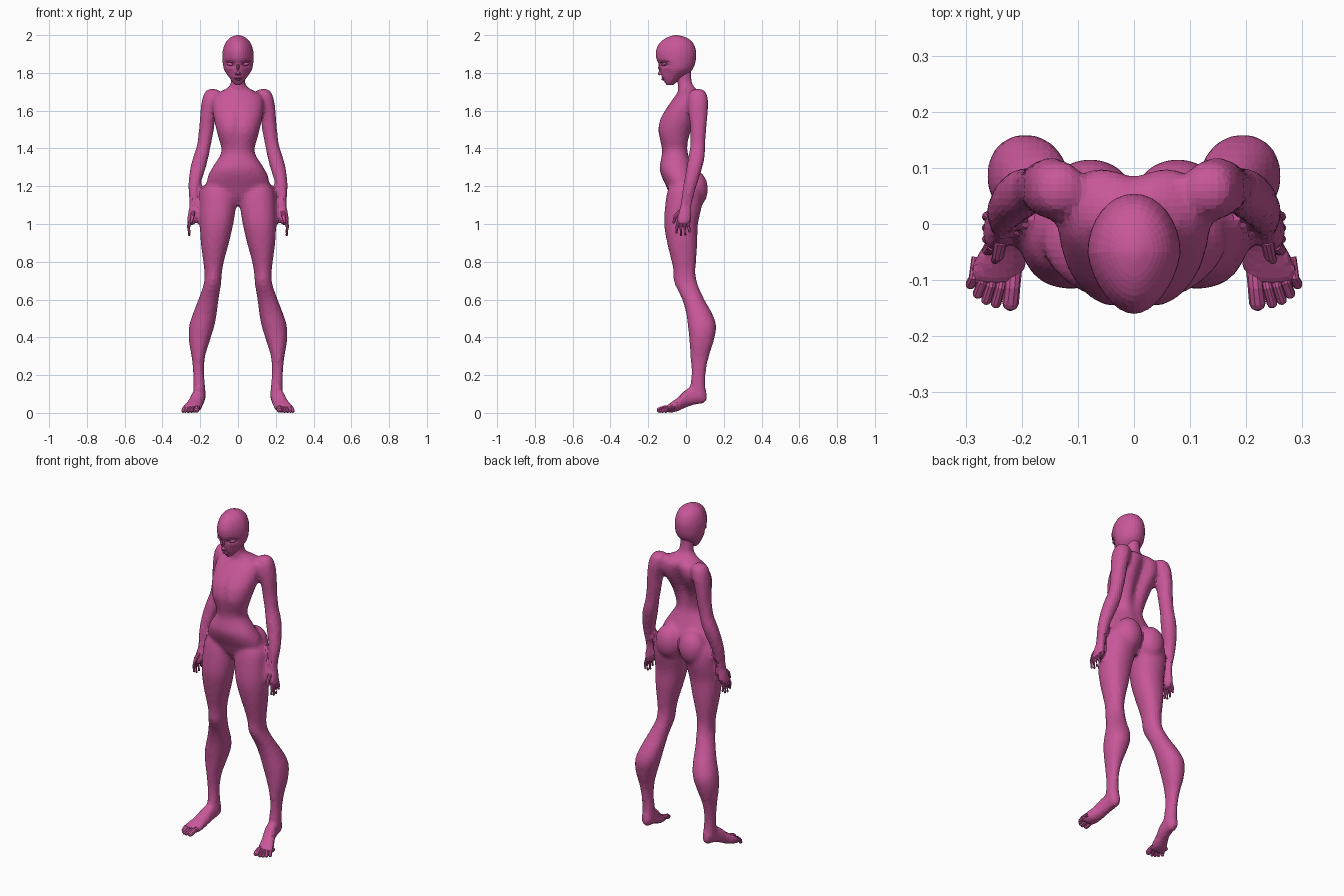
import bpy, bmesh
from math import sin, cos, pi, exp, copysign
from mathutils import Vector, Matrix

if "Cube" in bpy.data.objects:
    bpy.data.objects.remove(bpy.data.objects["Cube"], do_unlink=True)

SKIN = (0.58, 0.095, 0.32, 1)
skin = bpy.data.materials.new("magenta_skin")
skin.use_nodes = True
skin.diffuse_color = SKIN
skin.node_tree.nodes["Principled BSDF"].inputs["Base Color"].default_value = SKIN


def finish(bm, name):
    bmesh.ops.recalc_face_normals(bm, faces=bm.faces)
    mesh = bpy.data.meshes.new(name)
    bm.to_mesh(mesh)
    bm.free()
    mesh.materials.append(skin)
    obj = bpy.data.objects.new(name, mesh)
    bpy.context.collection.objects.link(obj)
    return obj


def skin_rings(bm, rings):
    """Bridge a list of vertex rings and cap both ends."""
    n = len(rings[0])
    for a, b in zip(rings, rings[1:]):
        for i in range(n):
            j = (i + 1) % n
            bm.faces.new((a[i], a[j], b[j], b[i]))
    bm.faces.new(rings[0])
    bm.faces.new(rings[-1])
    return [v for r in rings for v in r]


def refine(rows, steps):
    """Smoothly interpolate between cross-sections."""
    out = []
    for i in range(len(rows) - 1):
        p, a, b, q = (rows[max(i - 1, 0)], rows[i], rows[i + 1],
                      rows[min(i + 2, len(rows) - 1)])
        for k in range(steps):
            t = k / steps
            out.append([0.5 * (2 * y + (z - x) * t + (2 * x - 5 * y + 4 * z - w) * t * t
                               + (3 * y - x - 3 * z + w) * t ** 3)
                        for x, y, z, w in zip(p, a, b, q)])
    return out + [list(rows[-1])]


def loft(bm, rows, side=1, n=28, steps=3, along_y=False, power=0.92, egg=0.0):
    """Rows hold (position, x low, x high, second axis low, second axis high)."""
    rings = []
    for t, u0, u1, v0, v1 in refine(rows, steps):
        ring = []
        for i in range(n):
            c, s = cos(2 * pi * i / n), sin(2 * pi * i / n)
            c, s = copysign(abs(c) ** power, c), copysign(abs(s) ** power, s)
            c *= 1 - egg * max(0, -s)
            u = side * ((u0 + u1) / 2 + (u1 - u0) / 2 * c)
            v = (v0 + v1) / 2 + (v1 - v0) / 2 * s
            ring.append(bm.verts.new((u, t, v) if along_y else (u, v, t)))
        rings.append(ring)
    return skin_rings(bm, rings)


def symmetric(rows):
    return [(z, -rx, rx, front, back) for z, rx, front, back in rows]


def sculpt(verts, centre, radii, push):
    """Soft push around a centre."""
    for v in verts:
        d = sum(((v.co[k] - centre[k]) / radii[k]) ** 2 for k in range(3))
        v.co += Vector(push) * exp(-d)


def ball(bm, centre, radii, rot=Matrix()):
    bmesh.ops.create_uvsphere(bm, u_segments=18, v_segments=12, radius=1,
                              matrix=Matrix.Translation(centre) @ rot @ Matrix.Diagonal((*radii, 1)))


def tube(bm, points, radii, n=10):
    """Tapered tube with a rounded tip."""
    pts = [Vector(p) for p in points]
    end = (pts[-1] - pts[-2]).normalized()
    r = radii[-1]
    pts += [pts[-1] + end * r * 0.6, pts[-1] + end * r * 0.95]
    radii = list(radii) + [r * 0.8, r * 0.3]
    rings = []
    for i, p in enumerate(pts):
        d = pts[min(i + 1, len(pts) - 1)] - pts[max(i - 1, 0)]
        q = d.to_track_quat('Z', 'Y')
        rings.append([bm.verts.new(p + q @ Vector((cos(2 * pi * k / n), sin(2 * pi * k / n), 0)) * radii[i])
                      for k in range(n)])
    skin_rings(bm, rings)


# Torso and neck: height, half width, front, back
TORSO = symmetric([
    (1.10, .03, -.05, .03), (1.14, .09, -.08, .05), (1.20, .16, -.105, .06),
    (1.25, .16, -.128, .06), (1.30, .135, -.14, .04), (1.38, .088, -.127, .015),
    (1.45, .102, -.14, .022), (1.50, .115, -.147, .04), (1.56, .128, -.137, .07),
    (1.62, .135, -.10, .092), (1.67, .13, -.062, .10), (1.70, .095, -.04, .085),
    (1.73, .044, -.042, .046), (1.78, .037, -.05, .03), (1.83, .035, -.06, .03)])
# Limbs: height, inner, outer, front, back
LEG = [
    (1.25, .04, .14, -.07, .06), (1.18, .012, .19, -.097, .085), (1.10, .01, .201, -.11, .085),
    (1.0, .025, .202, -.116, .063), (.90, .048, .197, -.10, .06), (.80, .075, .184, -.076, .053),
    (.74, .085, .178, -.062, .05), (.68, .09, .182, -.056, .062), (.60, .103, .21, -.02, .097),
    (.53, .112, .237, .0, .137), (.46, .125, .259, .01, .16), (.38, .15, .26, .018, .147),
    (.30, .174, .246, .023, .122), (.22, .18, .238, .028, .106), (.14, .174, .237, .023, .103),
    (.09, .17, .236, .02, .112), (.06, .178, .228, .035, .1)]
ARM = [
    (1.715, .11, .16, .04, .085), (1.69, .09, .18, .015, .11), (1.64, .10, .194, .01, .118),
    (1.57, .12, .201, .015, .114), (1.50, .127, .207, .023, .107), (1.42, .143, .217, .023, .102),
    (1.36, .155, .236, .013, .1), (1.30, .17, .252, .003, .087), (1.22, .195, .262, -.012, .062),
    (1.15, .212, .26, -.024, .042), (1.10, .218, .257, -.03, .03), (1.06, .215, .264, -.042, .029),
    (1.02, .222, .27, -.052, .027), (.99, .237, .268, -.045, .018)]
# Foot from heel to ball: depth, inner, outer, bottom, top
FOOT = [
    (.112, .19, .216, .068, .1), (.09, .175, .231, .05, .12), (.05, .171, .237, .044, .14),
    (.0, .176, .25, .028, .125), (-.04, .185, .271, .01, .085), (-.08, .193, .294, .0, .055),
    (-.108, .205, .292, .003, .036)]

# Body fused into one skin
bm = bmesh.new()
torso = loft(bm, TORSO, n=40, steps=4)
sculpt(torso, (0, .07, 1.54), (.03, .09, .16), (0, -.035, 0))
sculpt(torso, (0, -.14, 1.54), (.016, .06, .1), (0, .012, 0))
for s in (1, -1):
    sculpt(torso, (s * .085, .09, 1.61), (.04, .06, .08), (0, .015, 0))
    sculpt(torso, (s * .065, -.13, 1.49), (.04, .05, .05), (0, -.006, 0))
    leg = loft(bm, LEG, s)
    sculpt(leg, (s * .13, -.06, .71), (.03, .03, .05), (0, -.006, 0))
    loft(bm, ARM, s)
    loft(bm, FOOT, s, along_y=True)
    ball(bm, (s * .078, .045, 1.185), (.08, .072, .1))
body = finish(bm, "body")
remesh = body.modifiers.new("fuse", 'REMESH')
remesh.mode = 'VOXEL'
remesh.voxel_size = 0.013
soften = body.modifiers.new("soften", 'SMOOTH')
soften.factor = 0.5
soften.iterations = 4

# Head with eye sockets
HEAD = symmetric([
    (1.735, .012, -.10, -.07), (1.75, .027, -.113, -.05), (1.775, .046, -.127, -.012),
    (1.81, .07, -.135, .028), (1.84, .079, -.143, .045), (1.88, .083, -.158, .053),
    (1.92, .08, -.158, .052), (1.96, .066, -.138, .036), (1.985, .043, -.105, .006),
    (1.997, .018, -.072, -.03), (2.0, .003, -.055, -.047)])
bm = bmesh.new()
head = loft(bm, HEAD, n=32, egg=0.2, power=1)
for s in (1, -1):
    sculpt(head, (s * .043, -.13, 1.846), (.024, .05, .014), (0, .018, 0))
    sculpt(head, (s * .05, -.11, 1.80), (.02, .04, .02), (0, .006, 0))
finish(bm, "head")

# Nose
bm = bmesh.new()
tube(bm, [(0, -.138, 1.86), (0, -.14, 1.825), (0, -.139, 1.798)], [.006, .008, .011])
for s in (1, -1):
    ball(bm, (s * .01, -.134, 1.794), (.007, .009, .006))
finish(bm, "nose")

# Lips
bm = bmesh.new()
for z, w in ((1.773, .021), (1.765, .018)):
    ball(bm, (0, -.121, z), (w, .01, .0045))
finish(bm, "lips")

for s, word in ((1, "left"), (-1, "right")):
    # Eye and its upper lid
    bm = bmesh.new()
    tilt = Matrix.Rotation(s * 0.6, 4, 'Z') @ Matrix.Rotation(-s * 0.15, 4, 'Y')
    ball(bm, (s * .042, -.115, 1.846), (.021, .011, .009), tilt)
    finish(bm, word + "_eye")
    bm = bmesh.new()
    tube(bm, [(s * .018, -.138, 1.852), (s * .032, -.132, 1.858),
              (s * .05, -.116, 1.861), (s * .066, -.092, 1.86)], [.003, .005, .005, .003], 8)
    finish(bm, word + "_eyelid")

    # Fingers fanned from front to back, then the thumb
    bm = bmesh.new()
    for i, tip in enumerate((.955, .942, .945, .962)):
        y0, y1 = -.038 + i * .017, -.05 + i * .023
        tube(bm, [(s * .252, y0, 1.02), (s * .262, (y0 + y1) / 2 - .003, .985), (s * .258, y1, tip)],
             [.010, .009, .0065])
    tube(bm, [(s * .238, -.03, 1.065), (s * .242, -.056, 1.04), (s * .248, -.065, 1.01)],
         [.012, .011, .007])
    finish(bm, word + "_fingers")

    # Toes from big to little
    bm = bmesh.new()
    for i, (x, y) in enumerate(((.220, -.14), (.246, -.141), (.263, -.135), (.278, -.124), (.291, -.107))):
        r = .015 if i == 0 else .0095
        base = .214 + i * .0165
        tube(bm, [(base, -.075 + i * .004, .026), ((base + x) / 2, (y - .085) / 2, .026), (x, y, r)]
             if s > 0 else
             [(-base, -.075 + i * .004, .026), (-(base + x) / 2, (y - .085) / 2, .026), (-x, y, r)],
             [r, r * 0.95, r])
    finish(bm, word + "_toes")
